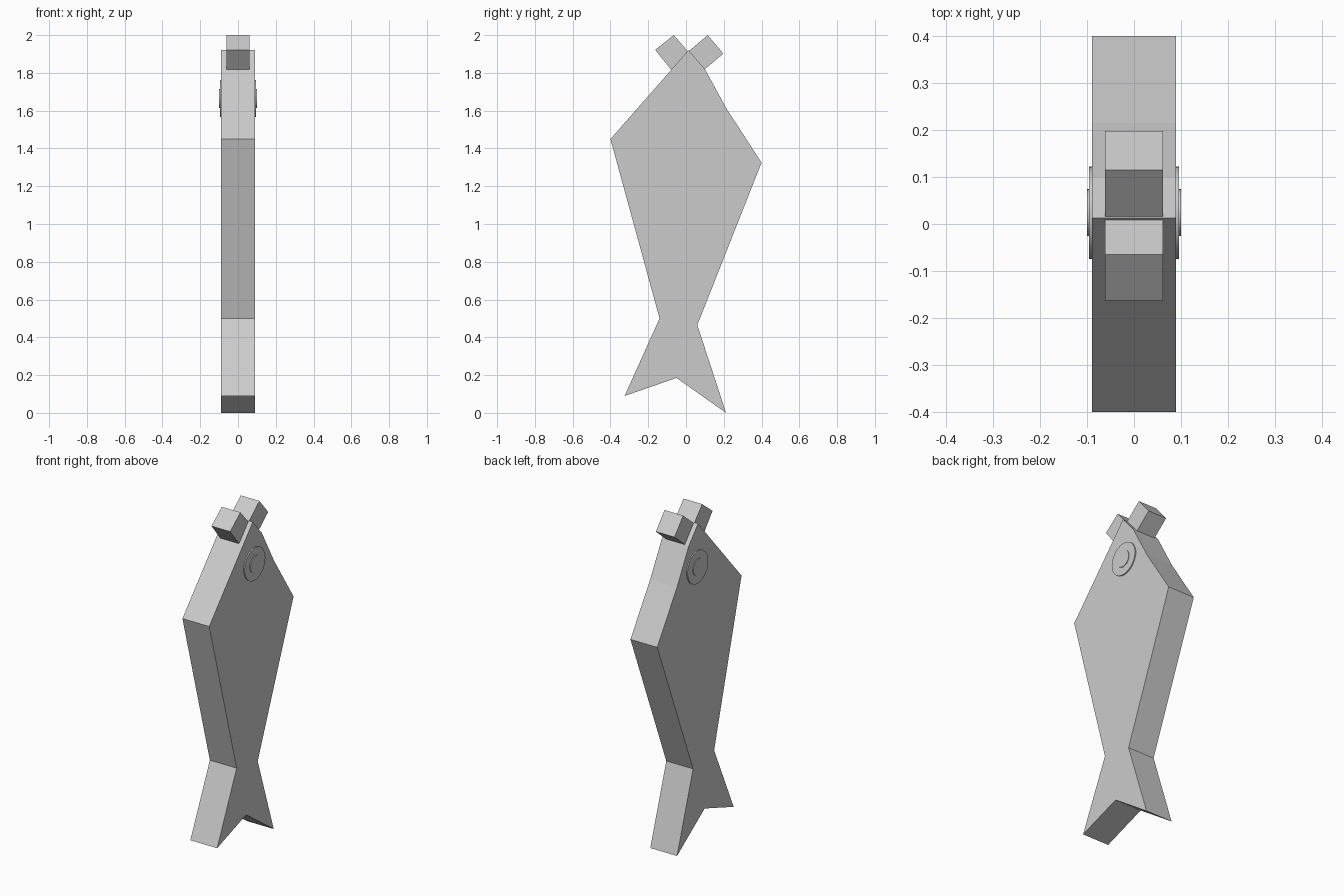
import bpy, bmesh, math
from mathutils import Matrix

if "Cube" in bpy.data.objects:
    bpy.data.objects.remove(bpy.data.objects["Cube"])


def slab(name, profile, half):
    """Extrude a (y, z) outline along x, symmetric about x = 0."""
    bm = bmesh.new()
    face = bm.faces.new([bm.verts.new((-half, y, z)) for y, z in profile])
    ext = bmesh.ops.extrude_face_region(bm, geom=[face])
    verts = [g for g in ext["geom"] if isinstance(g, bmesh.types.BMVert)]
    bmesh.ops.translate(bm, verts=verts, vec=(2 * half, 0, 0))
    bmesh.ops.recalc_face_normals(bm, faces=bm.faces)
    mesh = bpy.data.meshes.new(name)
    bm.to_mesh(mesh)
    bm.free()
    obj = bpy.data.objects.new(name, mesh)
    bpy.context.collection.objects.link(obj)
    return obj


def disc(name, radius, depth):
    """Round plate passing through the body, showing on both sides."""
    bpy.ops.mesh.primitive_cylinder_add(
        vertices=40, radius=radius, depth=depth,
        location=(0, 0.024, 1.665), rotation=(0, math.pi / 2, 0))
    obj = bpy.context.object
    obj.name = name
    bpy.ops.object.shade_smooth_by_angle()
    return obj


# Flat fish body with forked tail
slab("fish_body", [
    (0.013, 1.92), (-0.40, 1.45), (-0.14, 0.50), (-0.325, 0.09),
    (-0.05, 0.185), (0.212, 0.0), (0.06, 0.465), (0.40, 1.325),
    (0.215, 1.61), (0.10, 1.82)], 0.089)

# Two tilted blocks at the mouth
slab("front_lip", [(-0.065, 2.0), (-0.163, 1.922), (-0.08, 1.818), (0.018, 1.905)], 0.062)
slab("back_lip", [(0.115, 2.0), (0.198, 1.902), (0.10, 1.82), (0.012, 1.913)], 0.062)

# Eyes: wide plate with a smaller raised pupil
disc("eye_plate", 0.098, 0.192)
disc("eye_pupil", 0.05, 0.20)
